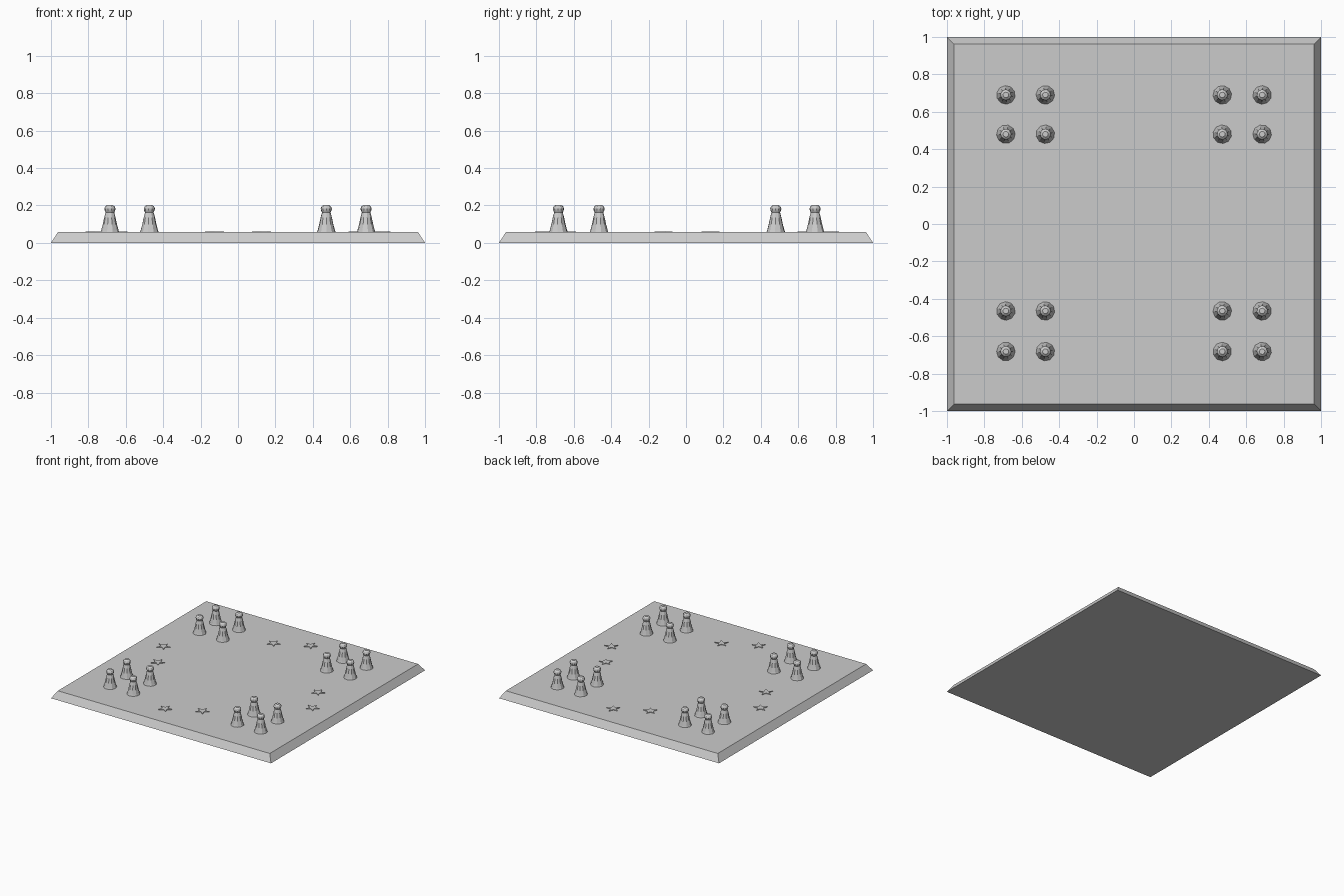
import bpy, bmesh, math

if "Cube" in bpy.data.objects:
    bpy.data.objects.remove(bpy.data.objects["Cube"])

grey = bpy.data.materials.new("plain grey")
grey.diffuse_color = (0.6, 0.6, 0.6, 1)
grey.use_nodes = True
grey.node_tree.nodes["Principled BSDF"].inputs["Base Color"].default_value = grey.diffuse_color
TOP = 0.057  # height of the playing surface


def make(name, verts, faces, loc=(0, 0, 0), rot=0):
    me = bpy.data.meshes.new(name)
    me.from_pydata(verts, [], faces)
    bm = bmesh.new()
    bm.from_mesh(me)
    bmesh.ops.recalc_face_normals(bm, faces=bm.faces)
    bm.to_mesh(me)
    bm.free()
    me.materials.append(grey)
    ob = bpy.data.objects.new(name, me)
    ob.location = loc
    ob.rotation_euler.z = rot
    bpy.context.collection.objects.link(ob)
    return ob


def stack(rings):
    """Join equal-sized rings of points into a closed solid."""
    n = len(rings[0])
    verts = [p for r in rings for p in r]
    faces = [(k * n + i, k * n + (i + 1) % n, (k + 1) * n + (i + 1) % n, (k + 1) * n + i)
             for k in range(len(rings) - 1) for i in range(n)]
    faces += [tuple(range(n)), tuple(range(len(verts) - n, len(verts)))]
    return verts, faces


def ring(r, z, n=10):
    return [(r * math.cos(math.tau * i / n), r * math.sin(math.tau * i / n), z)
            for i in range(n)]


# Board: a square slab with sloping sides
def square(s, z):
    return [(-s, -s, z), (s, -s, z), (s, s, z), (-s, s, z)]

make("board", *stack([square(1, 0), square(0.963, TOP)]))

# Pawns: flared faceted body with a ball head, four in each corner
profile = [(0.050, 0), (0.046, 0.012), (0.038, 0.042), (0.030, 0.080), (0.023, 0.106),
           (0.028, 0.116), (0.030, 0.126), (0.026, 0.137), (0.015, 0.146)]
pawn = stack([ring(r, z) for r, z in profile])
for i, x in enumerate((-0.685, -0.474, 0.472, 0.685)):
    for j, y in enumerate((-0.682, -0.465, 0.48, 0.69)):
        make("pawn", *pawn, loc=(x, y, TOP), rot=0.17 * (i + 2 * j))

# Safe-square stars: thin five-pointed plates, two on each arm
def star(z):
    return [((0.053, 0.022)[i % 2] * math.cos(math.pi / 2 + i * math.pi / 5),
             (0.053, 0.022)[i % 2] * math.sin(math.pi / 2 + i * math.pi / 5), z)
            for i in range(10)]

for k in range(4):
    c, s = round(math.cos(k * math.pi / 2)), round(math.sin(k * math.pi / 2))
    for x, y in ((0.125, 0.765), (-0.125, 0.64)):
        make("star", *stack([star(0), star(0.005)]), loc=(c * x - s * y, s * x + c * y, TOP))
